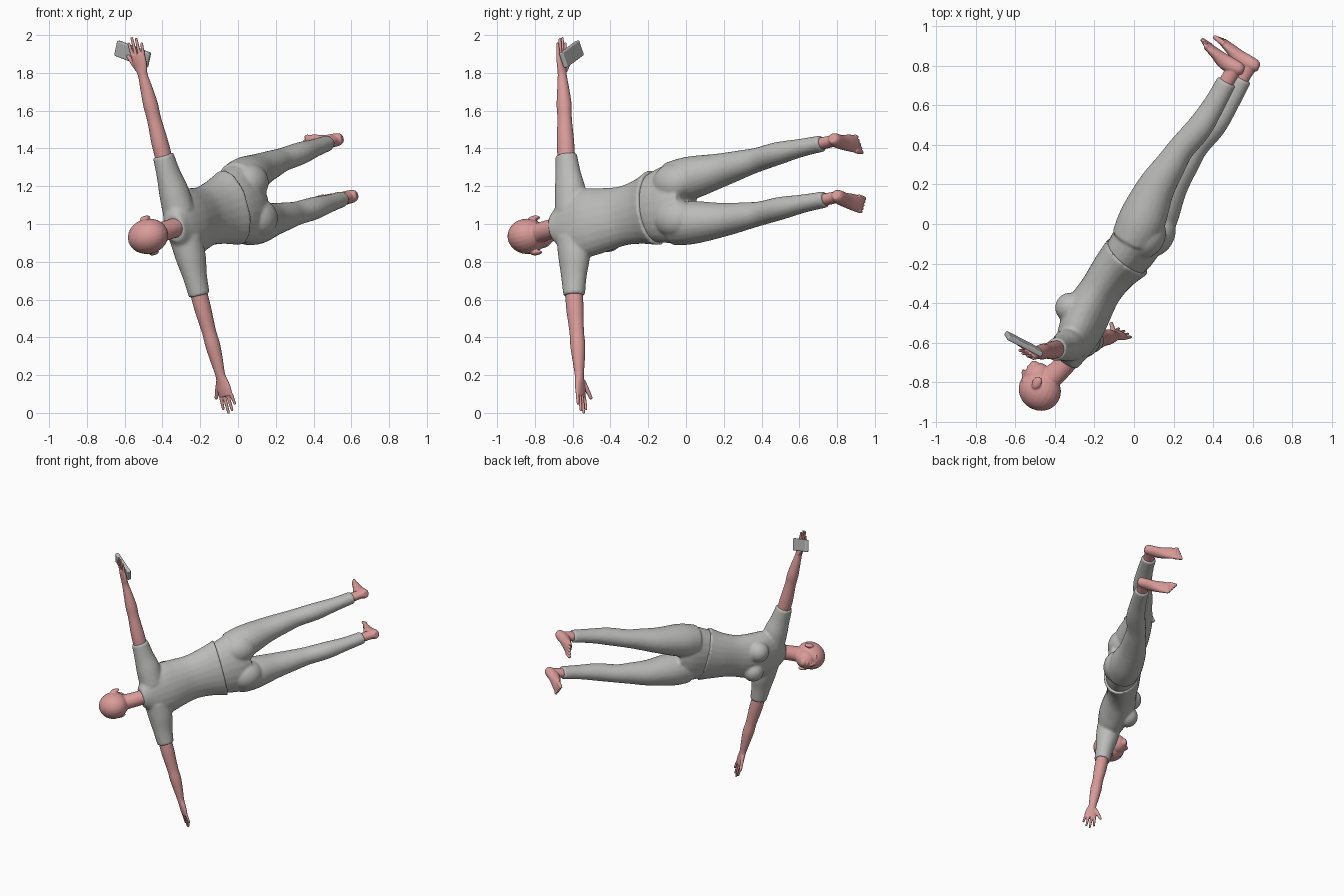
import bpy
import bmesh
import math
from mathutils import Matrix, Vector

if "Cube" in bpy.data.objects:
    bpy.data.objects.remove(bpy.data.objects["Cube"])

# The figure is modelled upright with arms spread, then tipped by this frame
left = Vector((0.25, 0.055, -0.967)).normalized()
back = Vector((-0.507, -0.845, -0.169)).cross(left).normalized()
up = left.cross(back)
POSE = Matrix((left, back, up)).transposed().to_4x4()
POSE.translation = (0.03, -0.06, 1.11)

ACROSS = Vector((1, 0, 0))
DEPTH = Vector((0, 1, 0))


def material(name, color):
    mat = bpy.data.materials.new(name)
    mat.use_nodes = True
    mat.diffuse_color = (*color, 1)
    mat.node_tree.nodes["Principled BSDF"].inputs["Base Color"].default_value = (*color, 1)
    return mat


SKIN = material("skin pink", (0.70, 0.33, 0.32))
CLOTH = material("cloth grey", (0.50, 0.50, 0.49))
CASE = material("phone grey", (0.48, 0.48, 0.48))


def spline(stations, steps=4):
    """Smoothly interpolate stations of position and two half-widths."""
    pts = [stations[0], *stations, stations[-1]]
    out = []
    for a, b, c, d in zip(pts, pts[1:], pts[2:], pts[3:]):
        for k in range(steps):
            t = k / steps
            out.append([q + t / 2 * (r - p + t * (2 * p - 5 * q + 4 * r - s + t * (3 * (q - r) + s - p)))
                        for p, q, r, s in zip(a, b, c, d)])
    return out + [list(stations[-1])]


def tube(bm, stations, ref, mirror=1, sides=24):
    """Loft closed elliptical rings; first half-width runs along ref."""
    rows = spline(stations)
    centres = [Vector(r[:3]) for r in rows]
    rings = []
    for i, row in enumerate(rows):
        tangent = (centres[min(i + 1, len(rows) - 1)] - centres[max(i - 1, 0)]).normalized()
        a = (ref - tangent * ref.dot(tangent)).normalized()
        b = tangent.cross(a)
        ring = []
        for k in range(sides):
            ang = math.tau * k / sides
            p = centres[i] + a * math.cos(ang) * row[3] + b * math.sin(ang) * row[4]
            ring.append(bm.verts.new((p.x * mirror, p.y, p.z)))
        rings.append(ring)
    for lower, upper in zip(rings, rings[1:]):
        for k in range(sides):
            n = (k + 1) % sides
            bm.faces.new((lower[k], lower[n], upper[n], upper[k]))
    bm.faces.new(rings[0][::-1])
    bm.faces.new(rings[-1])


def ball(bm, centre, radii, mirror=1):
    place = Matrix.Translation((centre[0] * mirror, *centre[1:])) @ Matrix.Diagonal((*radii, 1))
    bmesh.ops.create_uvsphere(bm, u_segments=24, v_segments=16, radius=1, matrix=place)


def finger(bm, start, end, r, ref, mirror):
    a, b = Vector(start), Vector(end)
    tube(bm, [(*a, r, r), (*a.lerp(b, 0.5), r, r), (*b, r * 0.8, r * 0.8)], ref, mirror, 12)
    ball(bm, b, (r * 0.8,) * 3, mirror)


def finish(name, bm, mat, voxel=None, smoothing=3):
    """Make the object, fusing its overlapping volumes into one skin."""
    bmesh.ops.recalc_face_normals(bm, faces=bm.faces)
    mesh = bpy.data.meshes.new(name)
    bm.to_mesh(mesh)
    bm.free()
    mesh.materials.append(mat)
    obj = bpy.data.objects.new(name, mesh)
    bpy.context.collection.objects.link(obj)
    obj.matrix_world = POSE
    if voxel:
        fuse = obj.modifiers.new("fuse", "REMESH")
        fuse.mode = "VOXEL"
        fuse.voxel_size = voxel
        fuse.use_smooth_shade = True
        soft = obj.modifiers.new("soften", "SMOOTH")
        soft.factor = 0.5
        soft.iterations = smoothing
    return obj


# Shirt: torso, bust and short sleeves
bm = bmesh.new()
tube(bm, [(0, 0, .125, .207, .132), (0, -.02, .22, .178, .116), (0, -.03, .34, .16, .105),
          (0, -.03, .46, .172, .115), (0, -.015, .56, .185, .11), (0, 0, .66, .17, .09),
          (0, .01, .72, .11, .068), (0, .01, .75, .07, .06)], ACROSS)
for s in (1, -1):
    ball(bm, (.08, -.105, .49), (.075, .075, .075), s)
    tube(bm, [(.07, 0, .645, .085, .085), (.18, 0, .642, .078, .085),
              (.28, 0, .65, .062, .07), (.385, 0, .655, .055, .058)], DEPTH, s)
finish("shirt", bm, CLOTH, .009, 5)

# Trousers: pelvis, seat and legs
bm = bmesh.new()
tube(bm, [(0, -.01, .18, .172, .108), (0, 0, .1, .197, .122),
          (0, .005, 0, .215, .122), (0, .01, -.08, .19, .1)], ACROSS)
for s in (1, -1):
    ball(bm, (.098, .055, -.03), (.1, .088, .115), s)
    tube(bm, [(.112, 0, .02, .112, .11), (.122, -.01, -.1, .114, .12),
              (.135, -.03, -.27, .09, .098), (.143, -.025, -.42, .073, .078),
              (.147, -.02, -.52, .063, .068), (.15, .005, -.66, .06, .066),
              (.152, .01, -.8, .048, .056), (.153, .005, -.938, .043, .051)], ACROSS, s)
finish("trousers", bm, CLOTH, .009, 4)

# Head: skull, jaw, facial features, ears and neck
bm = bmesh.new()
ball(bm, (0, -.035, .946), (.093, .11, .102))
ball(bm, (0, -.08, .892), (.066, .07, .07))
ball(bm, (0, -.125, .853), (.03, .024, .022))
ball(bm, (0, -.142, .874), (.022, .012, .009))
tube(bm, [(0, -.135, .94, .009, .01), (0, -.15, .915, .011, .013),
          (0, -.155, .9, .015, .014)], ACROSS)
tube(bm, [(0, .014, .66, .062, .06), (0, .008, .76, .052, .054),
          (0, -.02, .87, .054, .058)], ACROSS)
for s in (1, -1):
    ball(bm, (.095, -.05, .905), (.012, .024, .034), s)
    ball(bm, (.038, -.118, .94), (.025, .018, .008), s)
finish("head", bm, SKIN, .005)

for side, s in (("left", 1), ("right", -1)):
    # Arm with palm, fingers and thumb
    bm = bmesh.new()
    tube(bm, [(.33, 0, .655, .043, .047), (.45, 0, .655, .044, .047), (.58, 0, .652, .037, .039),
              (.66, 0, .65, .039, .04), (.75, 0, .65, .033, .031), (.82, 0, .651, .027, .023),
              (.86, 0, .65, .036, .02), (.9, 0, .65, .042, .018), (.935, 0, .65, .041, .014)],
         DEPTH, s)
    for i, tip in enumerate((1.0, 1.025, 1.015, .985)):
        spread = i - 1.5
        finger(bm, (.915, spread * .021, .65), (tip, spread * .026, .645), .009, DEPTH, s)
    finger(bm, (.85, -.025, .645), (.935, -.072, .632), .012, DEPTH, s)
    finish(side + "_arm", bm, SKIN, .0035)

    # Foot with ankle, heel and toes
    bm = bmesh.new()
    tube(bm, [(.153, .005, -.9, .033, .039), (.154, .005, -.98, .031, .038),
              (.155, .008, -1.03, .033, .04)], ACROSS, s)
    tube(bm, [(.155, .05, -1.03, .02, .02), (.155, .025, -1.026, .034, .034),
              (.157, -.05, -1.017, .037, .04), (.162, -.12, -1.03, .046, .027),
              (.165, -.175, -1.039, .048, .018)], ACROSS, s)
    for i in range(5):
        x = .127 + .0195 * i
        finger(bm, (x, -.16, -1.04), (x, -.215 + .009 * i, -1.044), .014 - .001 * i, ACROSS, s)
    finish(side + "_foot", bm, SKIN, .0035)

# Phone lying flat against the right palm
bm = bmesh.new()
place = (Matrix.Translation((-.94, -.05, .617)) @ Matrix.Rotation(math.radians(60), 4, "Z")
         @ Matrix.Diagonal((.205, .085, .026, 1)))
bmesh.ops.create_cube(bm, size=1, matrix=place)
phone = finish("phone", bm, CASE)
edge = phone.modifiers.new("rounded edges", "BEVEL")
edge.width = .007
edge.segments = 3
